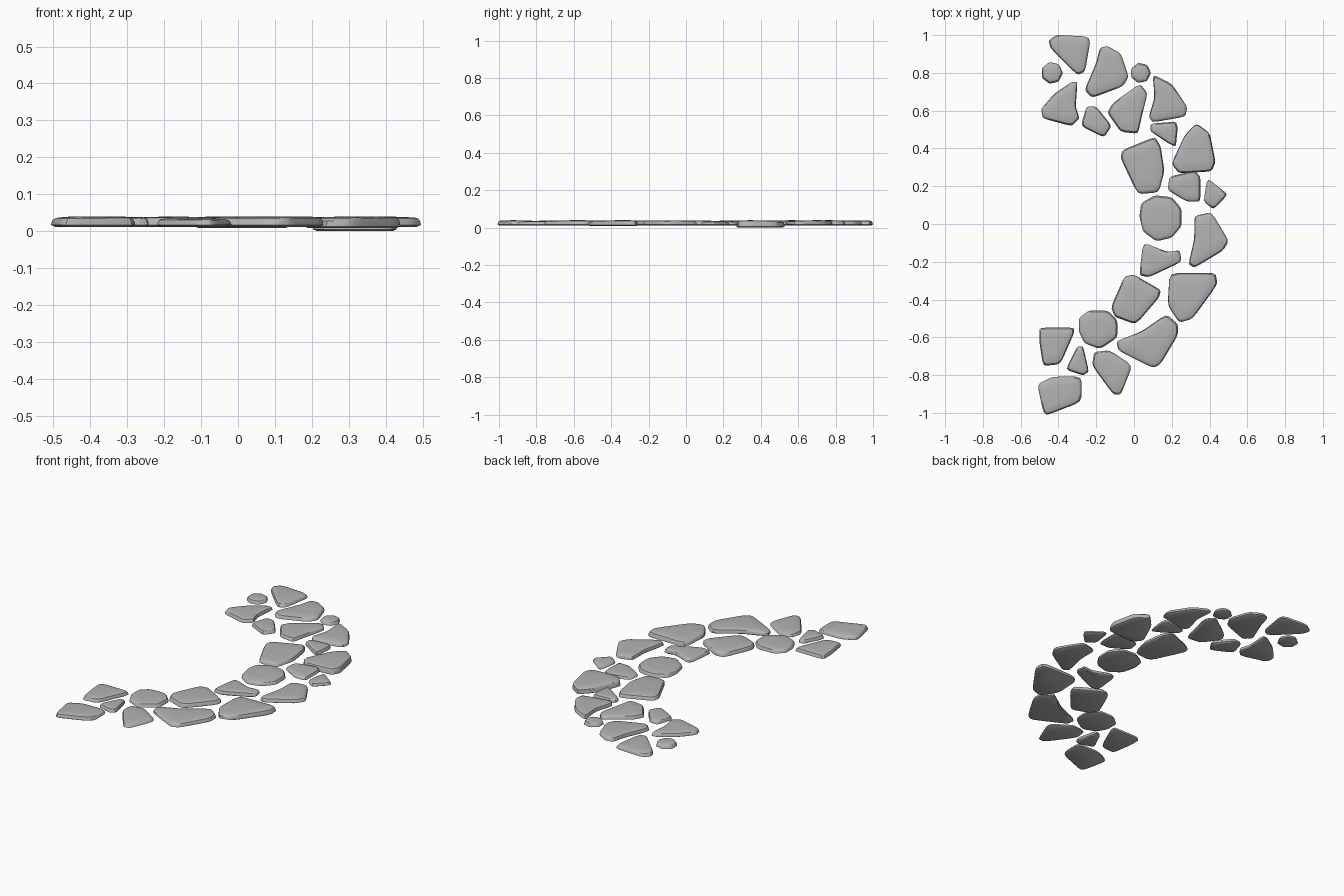
import bpy
import bmesh
import math
import random
from mathutils import Vector

random.seed(4)
default_cube = bpy.data.objects.get("Cube")
if default_cube:
    bpy.data.objects.remove(default_cube, do_unlink=True)

# One grey for all the paving
grey = bpy.data.materials.new("stone_grey")
grey.use_nodes = True
grey_value = (0.45, 0.45, 0.45, 1)
grey.diffuse_color = grey_value
grey.node_tree.nodes["Principled BSDF"].inputs["Base Color"].default_value = grey_value


def soften(corners, cut=0.2):
    """Clip each corner of a closed outline, keeping a blunt middle point."""
    outline = []
    for i, here in enumerate(corners):
        before = here.lerp(corners[i - 1], cut)
        after = here.lerp(corners[(i + 1) % len(corners)], cut)
        outline += [before, (before + after + here * 2) / 4, after]
    return outline


def stone(name, *corners, bottom=0.012, top=0.04):
    """Flat stepping stone from clockwise corners in hundredths of a unit."""
    outline = soften([Vector(c) / 100 for c in reversed(corners)])
    centre = sum(outline, Vector((0, 0))) / len(outline)
    radius = sum((p - centre).length for p in outline) / len(outline)
    tilt = Vector((random.uniform(-1, 1), random.uniform(-1, 1))) * 0.012

    # Section: tucked-in foot, upright side, worn shoulder, shallow dome
    section = [
        (0.010, bottom, False),
        (-0.002, bottom + 0.005, False),
        (0.001, top - 0.012, False),
        (0.006, top - 0.006, True),
        (0.015, top - 0.003, True),
        (radius * 0.5, top - 0.001, True),
    ]
    bm = bmesh.new()
    rings = []
    for inset, height, worn in section:
        ring = []
        for p in outline:
            offset = (p - centre) * (1 - inset / radius)
            z = height + (tilt.dot(offset) if worn else 0)
            ring.append(bm.verts.new((*(centre + offset), z)))
        rings.append(ring)
    for low, high in zip(rings, rings[1:]):
        for i in range(len(low)):
            bm.faces.new((low[i - 1], low[i], high[i], high[i - 1]))
    bm.faces.new(rings[-1])
    bm.faces.new(reversed(rings[0]))
    bmesh.ops.recalc_face_normals(bm, faces=bm.faces)

    mesh = bpy.data.meshes.new(name)
    bm.to_mesh(mesh)
    bm.free()
    mesh.materials.append(grey)
    obj = bpy.data.objects.new(name, mesh)
    bpy.context.collection.objects.link(obj)
    stones.append(obj)


def pebble(name, x, y, radius, sides=7):
    """Small rounded stone."""
    angles = [-math.tau * i / sides for i in range(sides)]
    stone(name, *[(x + radius * math.cos(a), y + radius * math.sin(a)) for a in angles])


stones = []

# Back end of the path
stone("back_end_stone", (-45, 97), (-41, 100), (-23, 99), (-26, 81), (-30, 79), (-44, 93))
pebble("back_right_pebble", -43.5, 80, 5.7)
stone("back_tall_stone", (-18, 93), (-14, 94), (-7, 90), (-3, 78), (-6, 73), (-22, 67), (-26, 71), (-20, 85))
pebble("back_left_pebble", 3.5, 80, 5.3)
stone("back_inner_triangle_stone", (-33, 75), (-30, 75), (-31, 62), (-29, 56), (-33, 52), (-48, 56), (-49, 61), (-42, 69))
stone("back_inner_small_stone", (-25, 62), (-20, 62), (-12, 52), (-16, 46), (-28, 52))
stone("back_middle_stone", (3, 74), (7, 69), (4, 57), (2, 48), (-7, 49), (-14, 59), (-11, 64))
stone("back_outer_stone", (10, 79), (20, 74), (28, 62), (27, 57), (10, 54), (8, 57), (11, 67))

# Back half of the bend
stone("back_bend_small_stone", (9, 53), (22, 54), (23, 51), (22, 41), (18, 43), (9, 49))
stone("back_bend_outer_stone", (33, 53), (40, 48), (43, 33), (41, 28), (24, 27), (20, 32), (27, 47), bottom=0)
stone("back_bend_inner_stone", (11, 46), (14, 41), (16, 28), (13, 17), (2, 16), (-7, 35), (-6, 39))
stone("bend_small_stone", (19, 25), (32, 28), (35, 25), (35, 12), (28, 12), (18, 18), top=0.036)
stone("bend_outer_small_stone", (39, 24), (49, 16), (48, 14), (42, 8), (37, 12), top=0.036)

# Middle and front half of the bend
stone("bend_round_stone", (11, 15), (20, 14), (25, 8), (25, -1), (20, -7), (12, -9), (5, -4), (3, 4), (4, 11))
stone("bend_outer_stone", (32, 4), (41, 6), (50, -9), (47, -14), (32, -23), (29, -21), (32, -8))
stone("bend_inner_stone", (5, -10), (18, -15), (24, -14), (25, -20), (8, -28), (3, -27))
stone("front_bend_outer_stone", (19, -26), (43, -26), (44, -32), (31, -50), (24, -52), (18, -43), bottom=0.008)
stone("front_bend_inner_stone", (-5, -28), (0, -27), (14, -35), (13, -39), (1, -53), (-10, -49), (-12, -44), bottom=0.008)

# Front end of the path
stone("front_round_stone", (-24, -46), (-14, -46), (-9, -51), (-9, -60), (-18, -66), (-26, -63), (-29, -57), (-29, -50))
stone("front_large_stone", (17, -48), (23, -53), (23, -59), (14, -74), (10, -76), (-8, -67), (-9, -62), (4, -57))
stone("front_inner_stone", (-50, -55), (-32, -55), (-32, -58), (-39, -74), (-48, -75), (-50, -62))
stone("front_tiny_stone", (-30, -65), (-27, -65), (-24, -78), (-27, -80), (-36, -77))
stone("front_outer_stone", (-21, -68), (-13, -67), (-1, -75), (-7, -90), (-11, -90), (-22, -75), top=0.036)
stone("front_end_stone", (-51, -85), (-43, -81), (-28, -81), (-28, -94), (-46, -101), (-48, -99))

# Smooth shading with crisp worn edges
bpy.ops.object.select_all(action="DESELECT")
for obj in stones:
    obj.select_set(True)
bpy.context.view_layer.objects.active = stones[0]
bpy.ops.object.shade_smooth_by_angle(angle=math.radians(30))
